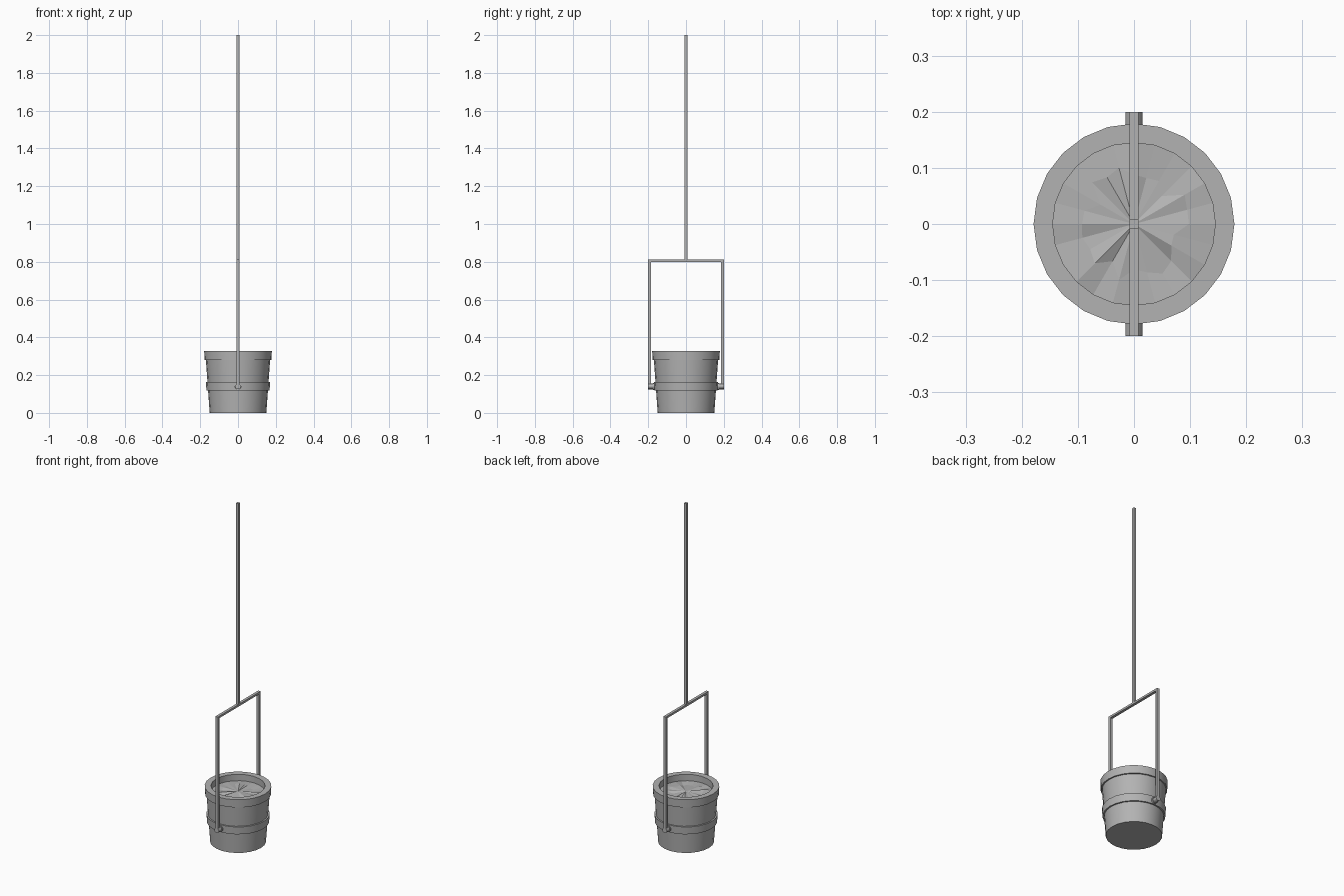
import bpy, bmesh, math, random
from mathutils import Vector

if "Cube" in bpy.data.objects:
    bpy.data.objects.remove(bpy.data.objects["Cube"])

random.seed(4)
SIDES = 24

# Dark grey used on every part
GREY = bpy.data.materials.new("dark_grey")
GREY.diffuse_color = (0.45, 0.45, 0.45, 1)
GREY.use_nodes = True
GREY.node_tree.nodes["Principled BSDF"].inputs["Base Color"].default_value = GREY.diffuse_color


def finish(name, bm, smooth=False):
    bmesh.ops.recalc_face_normals(bm, faces=bm.faces)
    me = bpy.data.meshes.new(name)
    bm.to_mesh(me)
    bm.free()
    me.materials.append(GREY)
    ob = bpy.data.objects.new(name, me)
    bpy.context.collection.objects.link(ob)
    if smooth:
        bpy.ops.object.select_all(action='DESELECT')
        ob.select_set(True)
        bpy.context.view_layer.objects.active = ob
        bpy.ops.object.shade_smooth_by_angle(angle=math.radians(30))
    return ob


def ring(bm, r, z, jitter=0.0):
    return [bm.verts.new((r * math.cos(2 * math.pi * i / SIDES),
                          r * math.sin(2 * math.pi * i / SIDES),
                          z + random.uniform(-jitter, jitter))) for i in range(SIDES)]


def bridge(bm, a, b):
    for i in range(SIDES):
        j = (i + 1) % SIDES
        bm.faces.new((a[i], a[j], b[j], b[i]))


def lathe(name, profile, closed=False):
    bm = bmesh.new()
    rings = [ring(bm, r, z) for r, z in profile]
    for a, b in zip(rings, rings[1:]):
        bridge(bm, a, b)
    if closed:
        bridge(bm, rings[-1], rings[0])
    else:
        bm.faces.new(rings[0])
        bm.faces.new(rings[-1])
    return finish(name, bm, True)


def box(name, lo, hi):
    lo, hi = Vector(lo), Vector(hi)
    bm = bmesh.new()
    bmesh.ops.create_cube(bm, size=1)
    bmesh.ops.scale(bm, vec=hi - lo, verts=bm.verts)
    bmesh.ops.translate(bm, vec=(lo + hi) / 2, verts=bm.verts)
    return finish(name, bm)


def pin(name, r, y0, y1, z):
    bm = bmesh.new()
    bmesh.ops.create_cone(bm, cap_ends=True, segments=12, radius1=r, radius2=r, depth=abs(y1 - y0))
    for v in bm.verts:
        x, y, h = v.co
        v.co = (x, h + (y0 + y1) / 2, y + z)
    return finish(name, bm, True)


# Tapered pail with thick rim and a floor hidden under the contents
lathe("bucket", [(0.15, 0), (0.170, 0.280), (0.177, 0.281), (0.179, 0.328),
                 (0.145, 0.328), (0.145, 0.27)])

# Raised hoop around the middle
lathe("middle_band", [(0.156, 0.118), (0.167, 0.118), (0.170, 0.163), (0.158, 0.163)], closed=True)

# Crumpled contents: low-poly fan with uneven heights
bm = bmesh.new()
outer = ring(bm, 0.1455, 0.29)
inner = ring(bm, 0.085, 0.292, 0.007)
for v in inner:
    s = random.uniform(0.75, 1.25)
    v.co.x *= s
    v.co.y *= s
bridge(bm, outer, inner)
centre = bm.verts.new((0, 0, 0.295))
for i in range(SIDES):
    bm.faces.new((inner[i], inner[(i + 1) % SIDES], centre))
finish("contents", bm)

# Yoke arms and pivots on both sides
for side, s in (("front", -1), ("back", 1)):
    ys = sorted((s * 0.186, s * 0.2))
    box(side + "_arm", (-0.008, ys[0], 0.13), (0.008, ys[1], 0.812))
    pin(side + "_pivot", 0.015, s * 0.15, s * 0.2, 0.14)
    pin(side + "_pivot_collar", 0.019, s * 0.15, s * 0.174, 0.14)

# Crossbar and hanging pole
box("crossbar", (-0.008, -0.2, 0.8), (0.008, 0.2, 0.812))
box("pole", (-0.008, -0.008, 0.806), (0.008, 0.008, 2.0))
